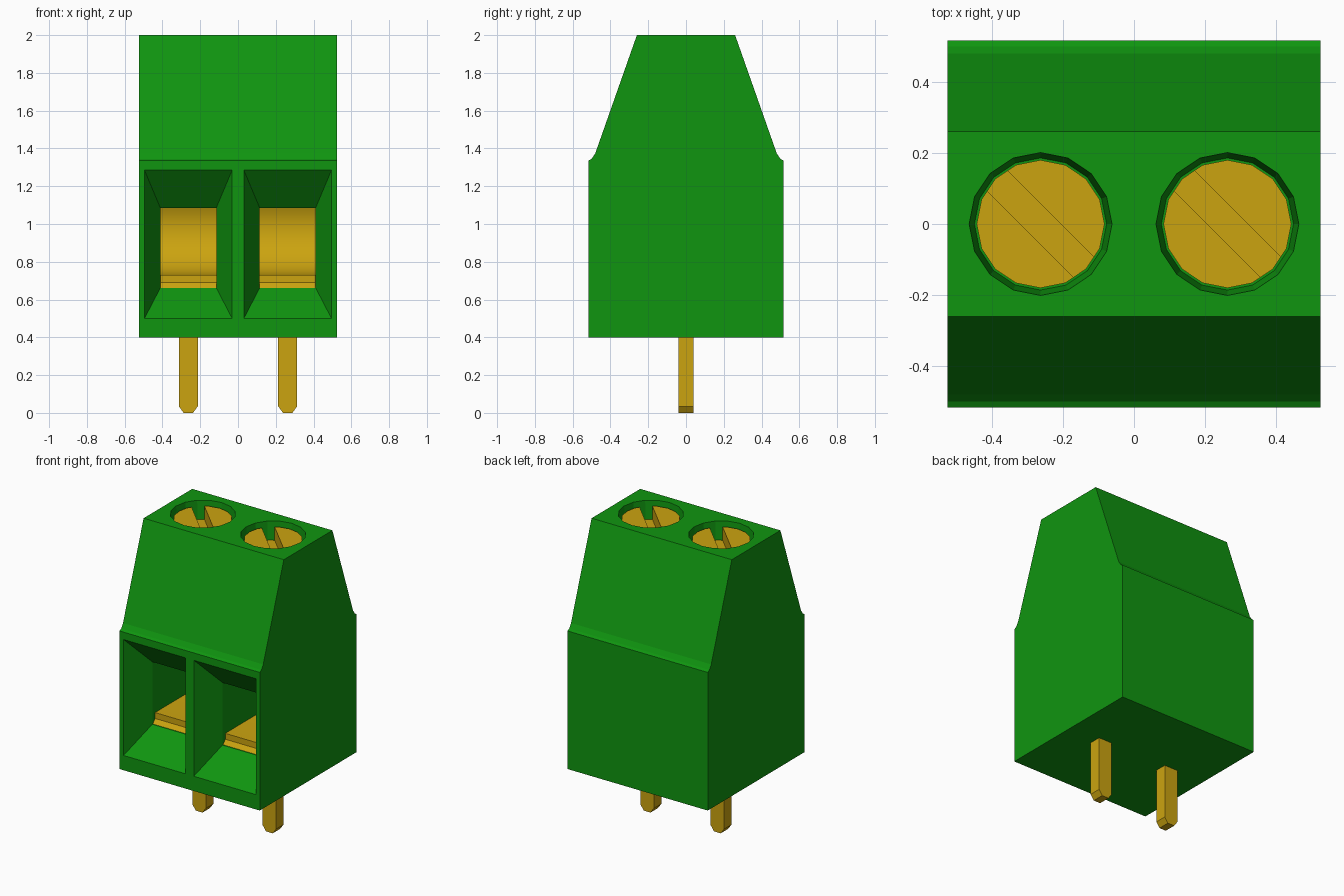
import bpy, bmesh, math
from mathutils import Matrix

if "Cube" in bpy.data.objects:
    bpy.data.objects.remove(bpy.data.objects["Cube"], do_unlink=True)


def material(name, color):
    mat = bpy.data.materials.new(name)
    mat.use_nodes = True
    mat.diffuse_color = color
    mat.node_tree.nodes["Principled BSDF"].inputs["Base Color"].default_value = color
    return mat


GREEN = material("green plastic", (0.005, 0.30, 0.005, 1))
GOLD = material("brass", (0.60, 0.37, 0.005, 1))


def finish(name, bm, mat):
    bmesh.ops.recalc_face_normals(bm, faces=bm.faces)
    mesh = bpy.data.meshes.new(name)
    bm.to_mesh(mesh)
    bm.free()
    mesh.materials.append(mat)
    ob = bpy.data.objects.new(name, mesh)
    bpy.context.collection.objects.link(ob)
    return ob


def loft(name, rings, mat):
    """Skin a list of matching point rings and cap both ends."""
    bm = bmesh.new()
    rows = [[bm.verts.new(p) for p in ring] for ring in rings]
    n = len(rows[0])
    for a, b in zip(rows, rows[1:]):
        for i in range(n):
            j = (i + 1) % n
            bm.faces.new((a[i], a[j], b[j], b[i]))
    bm.faces.new(rows[0])
    bm.faces.new(rows[-1])
    return finish(name, bm, mat)


def extrude_x(name, profile, x0, x1, mat):
    return loft(name, [[(x, y, z) for y, z in profile] for x in (x0, x1)], mat)


def cone(name, x, z0, z1, r0, r1, mat):
    bm = bmesh.new()
    bmesh.ops.create_cone(bm, cap_ends=True, segments=16, radius1=r0, radius2=r1,
                          depth=z1 - z0, matrix=Matrix.Translation((x, 0, (z0 + z1) / 2)))
    return finish(name, bm, mat)


def cut(target, cutter):
    mod = target.modifiers.new("cut", "BOOLEAN")
    mod.operation, mod.solver, mod.object = "DIFFERENCE", "EXACT", cutter
    bpy.context.view_layer.objects.active = target
    bpy.ops.object.modifier_apply(modifier=mod.name)
    bpy.data.objects.remove(cutter, do_unlink=True)


# Housing: tapered block with a small shoulder
side = [(0.517, 0.4), (0.517, 1.335), (0.5, 1.345), (0.48, 1.375), (0.26, 2.0)]
profile = side + [(-y, z) for y, z in reversed(side)]
housing = extrude_x("housing", profile, -0.525, 0.525, GREEN)

for label, cx in (("right", -0.263), ("left", 0.263)):
    # Wire entry: funnel leading into a square tunnel
    rings = []
    for y, half, z0, z1 in ((-0.6, 0.232, 0.5, 1.285), (-0.517, 0.232, 0.5, 1.285),
                            (-0.33, 0.148, 0.662, 1.085), (0.3, 0.148, 0.662, 1.085)):
        rings.append([(cx - half, y, z0), (cx + half, y, z0),
                      (cx + half, y, z1), (cx - half, y, z1)])
    cut(housing, loft("entry_cutter", rings, GREEN))

    # Screw well in the top
    cut(housing, cone("well_cutter", cx, 1.84, 2.02, 0.186, 0.203, GREEN))

    # Slotted screw
    screw = cone(label + "_screw", cx, 1.8, 1.97, 0.18, 0.18, GOLD)
    bm = bmesh.new()
    bmesh.ops.create_cube(bm, size=1, matrix=Matrix.Translation((cx, 0, 1.98))
                          @ Matrix.Rotation(math.radians(-45), 4, "Z")
                          @ Matrix.Diagonal((0.6, 0.08, 0.2, 1)))
    cut(screw, finish("slot_cutter", bm, GOLD))

    # Clamp: flat floor curving up into the back of the tunnel
    arc = [(0.02 + 0.25 * math.sin(t), 0.98 - 0.25 * math.cos(t))
           for t in (math.radians(115 * i / 16) for i in range(17))]
    clamp_profile = [(-0.33, 0.655), (-0.3, 0.69), (-0.3, 0.73)] + arc + [
        (0.24, 1.1), (0.31, 1.1), (0.31, 0.655)]
    clamp = extrude_x(label + "_clamp", clamp_profile, cx - 0.15, cx + 0.15, GOLD)
    bpy.ops.object.select_all(action="DESELECT")
    clamp.select_set(True)
    bpy.context.view_layer.objects.active = clamp
    bpy.ops.object.shade_smooth_by_angle(angle=math.radians(30))

    # Solder pin with a chamfered tip
    loft(label + "_pin", [[(cx - w, -0.04, z), (cx + w, -0.04, z),
                           (cx + w, 0.04, z), (cx - w, 0.04, z)]
                          for w, z in ((0.025, 0), (0.05, 0.035), (0.05, 0.45))], GOLD)
